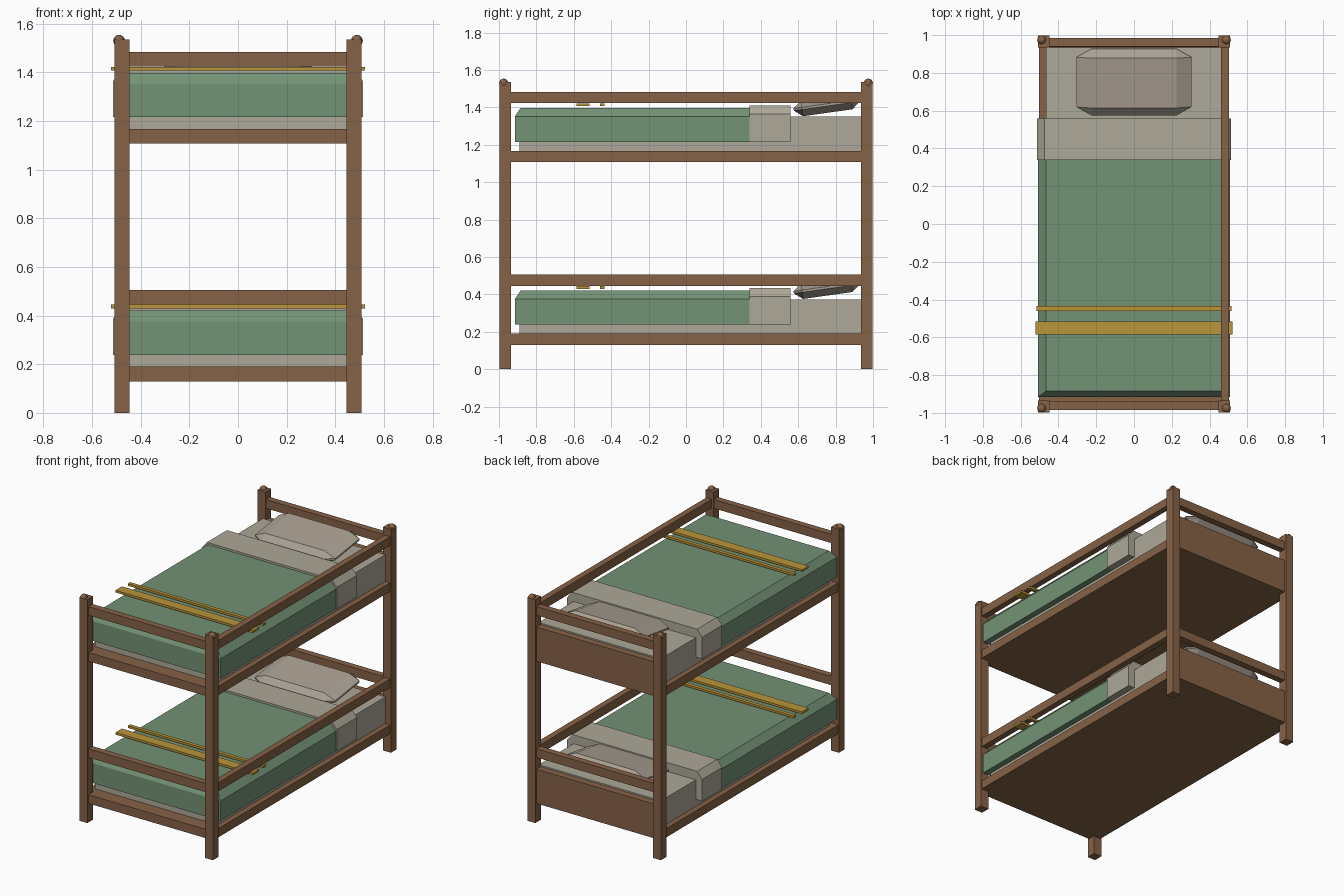
import bpy, bmesh, math
from mathutils import Matrix

if "Cube" in bpy.data.objects:
    bpy.data.objects.remove(bpy.data.objects["Cube"])


def material(name, rgb):
    m = bpy.data.materials.new(name)
    m.diffuse_color = [((c / 255 + 0.055) / 1.055) ** 2.4 for c in rgb] + [1]
    m.use_nodes = True
    m.node_tree.nodes["Principled BSDF"].inputs["Base Color"].default_value = m.diffuse_color
    return m


WOOD = material("brown wood", (134, 98, 70))
GREEN = material("green blanket", (115, 146, 117))
CREAM = material("cream mattress", (174, 168, 152))
LINEN = material("grey linen", (170, 160, 147))
GOLD = material("gold stripe", (186, 149, 58))


def finish(bm, name, mat):
    bmesh.ops.recalc_face_normals(bm, faces=bm.faces)
    mesh = bpy.data.meshes.new(name)
    bm.to_mesh(mesh)
    bm.free()
    mesh.materials.append(mat)
    ob = bpy.data.objects.new(name, mesh)
    bpy.context.collection.objects.link(ob)
    return ob


def box(name, x, y, z, mat):
    """Box from (min, max) pairs."""
    bm = bmesh.new()
    bmesh.ops.create_cube(bm, size=1)
    for v in bm.verts:
        v.co = [a + (b - a) * (c + 0.5) for c, (a, b) in zip(v.co, (x, y, z))]
    return finish(bm, name, mat)


def cover(name, half, inner, y, inner_y, z, shoulder, mat):
    """Draped cloth: straight sides with a sloping shoulder up to the top."""
    bm = bmesh.new()
    rings = [(half, y, z[0]), (half, y, shoulder), (inner, inner_y, z[1])]
    loops = [[bm.verts.new((sx * w, yy[i], h)) for sx, i in
              ((-1, 0), (1, 0), (1, 1), (-1, 1))] for w, yy, h in rings]
    for a, b in zip(loops, loops[1:]):
        for i in range(4):
            j = (i + 1) % 4
            bm.faces.new((a[i], a[j], b[j], b[i]))
    bm.faces.new(loops[0])
    bm.faces.new(loops[-1])
    return finish(bm, name, mat)


def pillow(name, z):
    """Chamfered cushion, tilted up towards the headboard."""
    bm = bmesh.new()
    hx, hy, hz = 0.305, 0.178, 0.042
    cx, cy, cz = 0.08, 0.045, 0.036
    for sx in (-1, 1):
        for sy in (-1, 1):
            for sz in (-1, 1):
                bm.verts.new((sx * hx, sy * (hy - cy), sz * (hz - cz)))
                bm.verts.new((sx * (hx - cx), sy * hy, sz * (hz - cz)))
                bm.verts.new((sx * (hx - cx), sy * (hy - cy), sz * hz))
    bmesh.ops.convex_hull(bm, input=bm.verts)
    bmesh.ops.dissolve_limit(bm, angle_limit=0.01, verts=bm.verts, edges=bm.edges)
    bm.transform(Matrix.Translation((0, 0.752, z)) @ Matrix.Rotation(math.radians(8), 4, 'X'))
    return finish(bm, name, LINEN)


# corner posts with round finials
for sx, side in ((-1, "left"), (1, "right")):
    for sy, end in ((-1, "front"), (1, "back")):
        box(f"{end}_{side}_post", sorted((sx * 0.447, sx * 0.508)),
            sorted((sy * 0.935, sy * 0.998)), (0, 1.535), WOOD)
        bm = bmesh.new()
        bmesh.ops.create_uvsphere(bm, u_segments=12, v_segments=8, radius=0.024,
                                  matrix=Matrix.Translation((sx * 0.489, sy * 0.975, 1.53)))
        finish(bm, f"{end}_{side}_finial", WOOD)

# two identical bunks
for level, b in (("lower", 0.13), ("upper", 1.107)):
    # frame, headboard and rails
    box(f"{level}_bed_base", (-0.502, 0.502), (-0.985, 0.985), (b, b + 0.06), WOOD)
    box(f"{level}_headboard", (-0.45, 0.45), (0.938, 0.985), (b, b + 0.235), WOOD)
    rail_z = (b + 0.316, b + 0.376)
    box(f"{level}_front_rail", (-0.45, 0.45), (-0.985, -0.94), rail_z, WOOD)
    box(f"{level}_back_rail", (-0.45, 0.45), (0.94, 0.985), rail_z, WOOD)
    box(f"{level}_guard_rail", (0.46, 0.502), (-0.936, 0.936), rail_z, WOOD)
    # bedding
    box(f"{level}_mattress", (-0.465, 0.465), (-0.89, 0.935), (b + 0.06, b + 0.243), CREAM)
    cover(f"{level}_blanket", 0.507, 0.467, (-0.915, 0.345), (-0.885, 0.345),
          (b + 0.109, b + 0.29), b + 0.245, GREEN)
    cover(f"{level}_folded_sheet", 0.513, 0.475, (0.34, 0.558), (0.34, 0.558),
          (b + 0.109, b + 0.304), b + 0.258, CREAM)
    pillow(f"{level}_pillow", b + 0.306)
    # blanket stripes
    box(f"{level}_wide_stripe", (-0.522, 0.522), (-0.585, -0.515), (b + 0.3, b + 0.315), GOLD)
    box(f"{level}_narrow_stripe", (-0.516, 0.516), (-0.46, -0.435), (b + 0.3, b + 0.315), GOLD)
